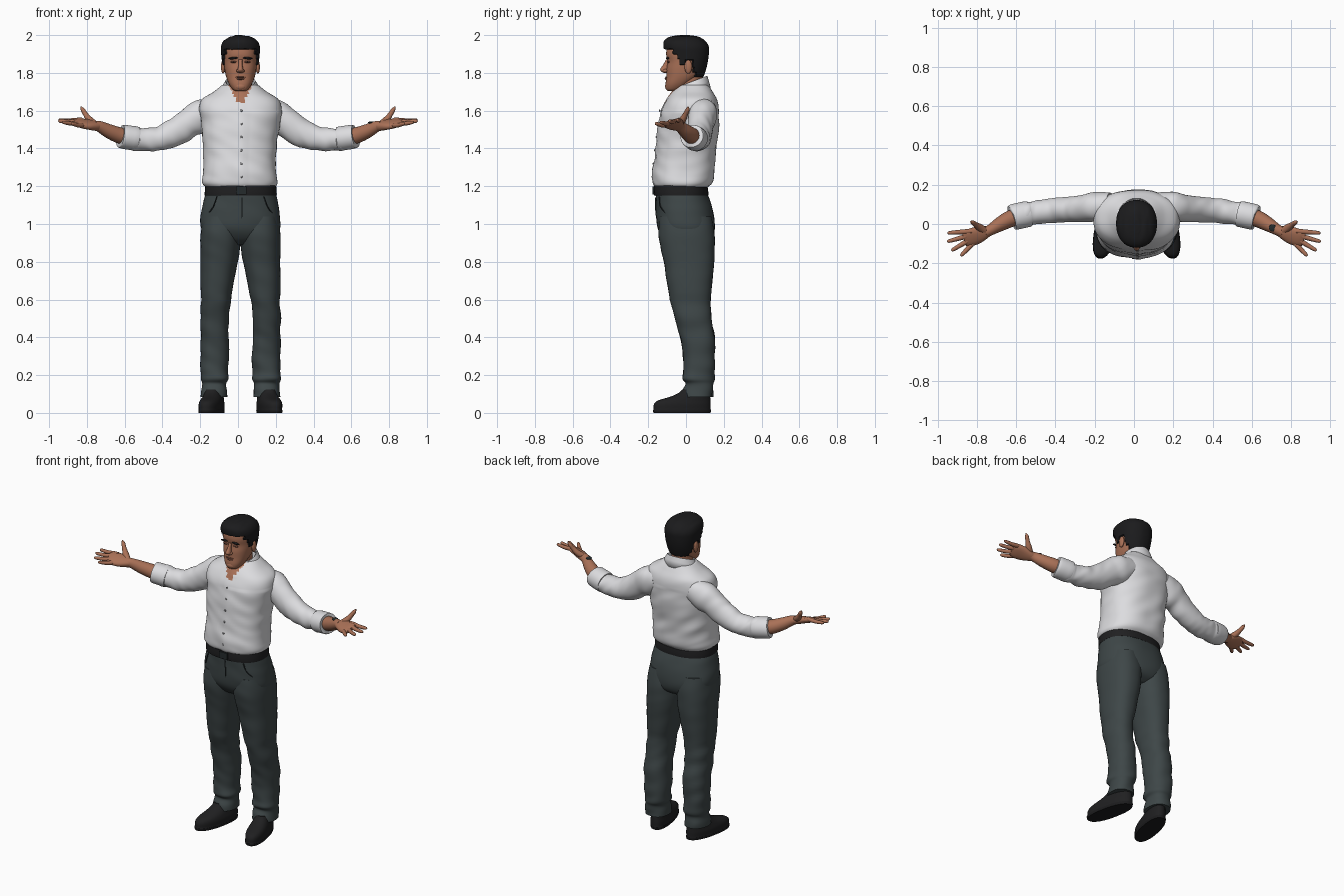
import bpy, bmesh, math
from mathutils import Vector, noise

CX = 0.013  # body centre line


def mat(name, r, g, b):
    m = bpy.data.materials.new(name)
    m.diffuse_color = (r, g, b, 1)
    return m


SHIRT = mat("white_cotton", 0.72, 0.72, 0.74)
PANTS = mat("slate_trousers", 0.048, 0.062, 0.064)
SKIN = mat("skin", 0.40, 0.165, 0.095)
HAIR = mat("black_hair", 0.011, 0.011, 0.012)
BELT = mat("black_leather", 0.014, 0.014, 0.015)
LIP = mat("dark_skin", 0.20, 0.075, 0.048)
GREY = mat("grey_button", 0.25, 0.25, 0.26)
SEAM = mat("dark_seam", 0.018, 0.024, 0.025)


def finish(name, bm, *mats, angle=50):
    bmesh.ops.recalc_face_normals(bm, faces=bm.faces)
    me = bpy.data.meshes.new(name)
    bm.to_mesh(me)
    bm.free()
    ob = bpy.data.objects.new(name, me)
    bpy.context.collection.objects.link(ob)
    for m in mats:
        me.materials.append(m)
    bpy.ops.object.select_all(action='DESELECT')
    ob.select_set(True)
    bpy.context.view_layer.objects.active = ob
    bpy.ops.object.shade_smooth_by_angle(angle=math.radians(angle))
    return ob


def spline(rows, sub):
    """Smoothly interpolated rows (Catmull-Rom)."""
    out = []
    for i in range(len(rows) - 1):
        a, b, c, d = (rows[max(0, min(len(rows) - 1, i + k))] for k in (-1, 0, 1, 2))
        for s in range(sub):
            t = s / sub
            out.append([0.5 * (2 * q + (r - p) * t + (2 * p - 5 * q + 4 * r - u) * t * t
                               + (3 * q - p - 3 * r + u) * t ** 3) for p, q, r, u in zip(a, b, c, d)])
    return out + [list(rows[-1])]


def skin_rings(rings):
    bm = bmesh.new()
    vs = [[bm.verts.new(p) for p in r] for r in rings]
    n = len(vs[0])
    for a, b in zip(vs, vs[1:]):
        for i in range(n):
            bm.faces.new((a[i], a[(i + 1) % n], b[(i + 1) % n], b[i]))
    bm.faces.new(vs[0])
    bm.faces.new(vs[-1])
    return bm


def unit_ring(n, p):
    f = lambda c: math.copysign(abs(c) ** (2 / p), c)
    return [(f(math.cos(2 * math.pi * i / n)), f(math.sin(2 * math.pi * i / n))) for i in range(n)]


def loft(name, rows, *mats, n=48, sub=5, p=2.2, warp=None, rule=None):
    """Stacked horizontal sections: z, x0, x1, y0, y1."""
    rings = [[Vector(((x0 + x1) / 2 + (x1 - x0) / 2 * c, (y0 + y1) / 2 + (y1 - y0) / 2 * s, z))
              for c, s in unit_ring(n, p)] for z, x0, x1, y0, y1 in spline(rows, sub)]
    bm = skin_rings([[warp(v) if warp else v for v in r] for r in rings])
    if rule:
        for f in bm.faces:
            f.material_index = rule(f.calc_center_median())
    return finish(name, bm, *mats)


def tube(name, pts, m, n=20, sub=5, up=(0, 0, 1), p=2.0, warp=None):
    """Sections across a path: x, y, z, half width, half height."""
    st, up, rings = spline(pts, sub), Vector(up), []
    for i, (x, y, z, a, b) in enumerate(st):
        t = (Vector(st[min(i + 1, len(st) - 1)][:3]) - Vector(st[max(i - 1, 0)][:3])).normalized()
        side = t.cross(up).normalized()
        v = side.cross(t)
        r = [Vector((x, y, z)) + side * (a * c) + v * (b * s) for c, s in unit_ring(n, p)]
        rings.append([warp(q) if warp else q for q in r])
    return finish(name, skin_rings(rings), m)


def ball(name, loc, size, m, rot=0):
    bm = bmesh.new()
    bmesh.ops.create_uvsphere(bm, u_segments=20, v_segments=12, radius=1)
    ob = finish(name, bm, m)
    ob.location, ob.scale, ob.rotation_euler = loc, size, (0, rot, 0)
    return ob


def sym(rows):
    """Rows of z, half width, y0, y1 centred on the body line."""
    return [(z, CX - w, CX + w, a, b) for z, w, a, b in rows]


def folds(v, amp, cx=CX, cy=0.0):
    """Cloth folds pushed out from a vertical axis."""
    k = noise.noise(Vector((v.x * 7, v.y * 7, v.z * 15 + v.x * 6)))
    d = Vector((v.x - cx, v.y - cy, 0)).normalized()
    return v + d * (amp * k)


# Shirt body with a raised button strip and open neck
def shirt_warp(v):
    w = folds(v, 0.009 if v.z < 1.6 else 0.004)
    if v.y < -0.03 and abs(v.x - 0.018) < 0.018:
        w.y -= 0.004
    return w


loft("shirt_body", [(1.19, -.165, .193, -.155, .108), (1.215, -.186, .208, -.172, .135),
                    (1.26, -.188, .208, -.174, .148), (1.34, -.182, .20, -.165, .155),
                    (1.44, -.188, .207, -.152, .164), (1.54, -.198, .22, -.142, .174),
                    (1.61, -.208, .23, -.125, .172), (1.66, -.19, .215, -.10, .163),
                    (1.70, -.13, .155, -.07, .143), (1.735, -.085, .11, -.035, .12)],
     SHIRT, SKIN, n=80, sub=7, p=2.35, warp=shirt_warp,
     rule=lambda c: int(c.z > 1.635 and c.y < 0 and abs(c.x - CX) < (c.z - 1.62) * 0.55))
for i in range(6):
    z = 1.25 + i * 0.07
    ball("shirt_button", (0.018, -0.178 + 0.0 * i + max(0, z - 1.28) * 0.12, z), (.006, .004, .006), GREY)

# Collar: a folded band, open at the front
bm = bmesh.new()
band = []
for i in range(41):
    a = 0.3 + (2 * math.pi - 0.6) * i / 40
    f, s = math.cos(a), math.sin(a)
    wing = max(0, f - 0.6) * 0.07
    band.append([bm.verts.new((CX + s * rx, 0.033 - f * ry, z)) for rx, ry, z in (
        (.108, .098 + wing * .4, 1.694 - .026 * f - wing), (.097, .088, 1.728 - .03 * f),
        (.080, .080, 1.755 - .03 * f), (.072, .074, 1.745 - .03 * f))])
for a, b in zip(band, band[1:]):
    for j in range(3):
        bm.faces.new((a[j], b[j], b[j + 1], a[j + 1]))
collar = finish("shirt_collar", bm, SHIRT)
collar.modifiers.new("thickness", 'SOLIDIFY').thickness = 0.008

# Belt and buckle
loft("belt", [(1.15, -.176, .205, -.168, .118), (1.17, -.176, .205, -.170, .118),
              (1.203, -.173, .202, -.168, .114)], BELT, sub=2, p=2.35)
bm = bmesh.new()
bmesh.ops.create_cube(bm, size=1)
bk = finish("belt_buckle", bm, SEAM, angle=30)
bk.location, bk.scale = (0.018, -0.171, 1.177), (.055, .012, .042)

# Trousers: hips, then two legs
loft("trouser_hips", [(1.165, -.172, .20, -.160, .112), (1.12, -.182, .21, -.160, .128),
                      (1.06, -.194, .22, -.158, .145), (.98, -.198, .224, -.150, .152),
                      (.92, -.16, .186, -.115, .135), (.89, -.08, .10, -.07, .09)],
     PANTS, p=2.4, warp=lambda v: folds(v, 0.004))
LEG = [(1.04, .01, .200, -.140, .135), (.96, -.004, .210, -.147, .150), (.88, .002, .212, -.135, .152),
       (.80, .014, .212, -.118, .150), (.70, .034, .212, -.102, .140), (.60, .052, .210, -.084, .131),
       (.50, .062, .210, -.056, .135), (.40, .062, .213, -.030, .150), (.30, .060, .213, -.016, .153),
       (.22, .066, .211, -.010, .152), (.18, .064, .212, -.018, .150), (.155, .074, .205, -.004, .142),
       (.12, .070, .207, -.016, .144), (.085, .070, .207, -.020, .140)]
SHOE = [(0, .058, -.172, .130), (.014, .060, -.176, .133), (.018, .058, -.172, .131), (.045, .059, -.170, .131),
        (.065, .055, -.150, .130), (.085, .050, -.085, .128), (.105, .046, -.040, .124), (.125, .042, -.02, .12)]
# Arm path tables for the +x side
SLEEVE = [(.12, .09, 1.60, .07, .07), (.19, .088, 1.575, .076, .088), (.25, .08, 1.54, .070, .080),
          (.32, .075, 1.492, .066, .074), (.40, .07, 1.457, .063, .066), (.47, .062, 1.447, .061, .062),
          (.52, .054, 1.448, .058, .058), (.55, .05, 1.452, .062, .061), (.615, .034, 1.462, .060, .058)]
FOREARM = [(.54, .05, 1.452, .042, .042), (.62, .03, 1.467, .043, .043), (.68, 0, 1.490, .037, .038),
           (.73, -.03, 1.515, .028, .030), (.76, -.042, 1.523, .028, .024)]
PALM = [(.735, -.034, 1.516, .024, .024), (.765, -.045, 1.522, .036, .024), (.80, -.058, 1.528, .046, .021),
        (.84, -.071, 1.534, .047, .017), (.865, -.08, 1.537, .036, .010)]
FINGERS = {"index_finger": ((.845, -.038, 1.551), (.95, -.046, 1.552)),
           "middle_finger": ((.85, -.062, 1.543), (.952, -.090, 1.546)),
           "ring_finger": ((.845, -.085, 1.533), (.93, -.136, 1.540)),
           "little_finger": ((.825, -.103, 1.522), (.882, -.163, 1.534))}

for s, side in ((-1, "right"), (1, "left")):
    flip = lambda pts: [(s * q[0], *q[1:]) for q in pts]
    # Leg
    rows = [(z, CX + s * i, CX + s * o, a, b) if s > 0 else (z, CX - o, CX - i, a, b) for z, i, o, a, b in LEG]
    lx = CX + s * .135
    loft(side + "_trouser_leg", rows, PANTS, n=40, p=2.3,
         warp=lambda v: folds(v, 0.009 if v.z < 0.62 else 0.003, lx, 0.05))
    # Shoe, toe turned outward, with a flat sole
    loft(side + "_shoe", [(z, lx - w, lx + w, a, b) for z, w, a, b in SHOE], HAIR, BELT, n=40, sub=3, p=2.3,
         warp=lambda v: Vector((v.x + s * (0.07 - v.y) * 0.2, v.y, v.z)), rule=lambda c: int(c.z > 0.017))
    # Slanted front pocket seam
    tube(side + "_pocket_seam", [(CX + s * x, y, z, .003, .003) for x, y, z in (
        (.125, -.142, 1.145), (.145, -.134, 1.09), (.178, -.092, 1.045), (.2, -.04, 1.03))], SEAM, n=6)
    # Sleeve with rolled cuff, forearm, palm
    tube(side + "_sleeve", flip(SLEEVE), SHIRT, n=36, sub=7, warp=lambda v: v + Vector(
        (0, 0.4, 1)) * 0.009 * noise.noise(Vector((v.x * 22 + v.z * 10, v.y * 8, v.z * 9))))
    tube(side + "_cuff", flip([(.535, .052, 1.451, .060, .058), (.54, .051, 1.452, .066, .064),
                               (.61, .036, 1.462, .066, .063), (.622, .033, 1.464, .061, .058)]),
         SHIRT, n=36, sub=3)
    tube(side + "_forearm", flip(FOREARM), SKIN)
    tube(side + "_palm", flip(PALM), SKIN, up=(0, -.4, .9), p=2.4)
    # Fingers and thumb
    for nm, (a, b) in FINGERS.items():
        a, b = Vector(a), Vector(b)
        path = [(*(a.lerp(b, t) + Vector((0, 0, -.004 * math.sin(math.pi * t)))), r, r)
                for t, r in ((-.2, .010), (.1, .0125), (.45, .0115), (.85, .0095), (.97, .006), (1, .001))]
        tube(f"{side}_{nm}", flip(path), SKIN, n=12, sub=3)
    tube(side + "_thumb", flip([(.752, -.04, 1.525, .018, .018), (.785, -.018, 1.551, .019, .018),
                                (.808, -.002, 1.582, .013, .013), (.822, .008, 1.605, .011, .011),
                                (.832, .012, 1.622, .002, .002)]), SKIN, n=14)
    # Ear, brow, eye
    ball(side + "_ear", (CX + s * .092, .012, 1.832), (.011, .02, .036), SKIN)
    ball(side + "_brow", (CX + s * .038, -.098, 1.878), (.027, .008, .006), HAIR, s * .08)
    ball(side + "_eye", (CX + s * .037, -.094, 1.858), (.016, .007, .006), LIP)
    ball(side + "_pupil", (CX + s * .037, -.098, 1.858), (.006, .004, .004), HAIR)
    ball(side + "_nostril", (CX + s * .012, -.110, 1.811), (.010, .013, .009), SKIN)

# Small dark disc on the left wrist
ball("wrist_disc", (.705, -.02, 1.537), (.018, .018, .006), SEAM)
# Fly seam
tube("fly_seam", [(.02, -.161, 1.14, .003, .003), (.022, -.159, 1.06, .003, .003),
                  (.014, -.148, 1.0, .003, .003)], SEAM, n=6, up=(1, 0, 0))

# Neck and head
loft("neck", sym([(1.64, .06, -.06, .10), (1.69, .060, -.052, .095), (1.74, .060, -.045, .085),
                  (1.79, .06, -.04, .085)]), SKIN)
loft("head", sym([(1.703, .022, -.092, -.045), (1.712, .040, -.104, -.02), (1.74, .060, -.108, .02),
                  (1.78, .076, -.104, .07), (1.82, .084, -.103, .095), (1.86, .088, -.098, .105),
                  (1.90, .089, -.105, .108), (1.94, .083, -.098, .10), (1.97, .06, -.07, .07),
                  (1.985, .02, -.03, .03)]), SKIN, p=2.3)
loft("nose", sym([(1.800, .010, -.118, -.09), (1.808, .017, -.131, -.09), (1.82, .015, -.136, -.09),
                  (1.845, .010, -.120, -.085), (1.872, .010, -.105, -.085)]), SKIN, n=20)
ball("upper_lip", (CX, -.103, 1.777), (.026, .009, .004), LIP)
ball("lower_lip", (CX, -.103, 1.768), (.021, .010, .005), LIP)
ball("chin", (CX, -.093, 1.728), (.03, .018, .02), SKIN)


# Hair: a cap tucked into the head below the hairline
def hairline(y):
    steps = ((-.075, 1.922), (-.05, 1.895), (-.035, 1.87), (.0, 1.842), (.035, 1.868), (.05, 1.80))
    return next((z for limit, z in steps if y < limit), 1.775)


def hair_warp(v):
    if v.z < hairline(v.y):
        return Vector((CX + (v.x - CX) * .8, v.y * .8, v.z))
    return v + Vector((0, 0, 1)) * 0.004 * noise.noise(Vector((v.x * 40, v.y * 10, v.z * 10)))


loft("hair", sym([(1.765, .06, -.02, .085), (1.80, .086, -.09, .100), (1.85, .096, -.10, .114),
                  (1.90, .102, -.110, .121), (1.94, .103, -.120, .120), (1.97, .089, -.115, .100),
                  (1.99, .058, -.088, .065), (1.999, .018, -.045, .02)]), HAIR, n=72, sub=8, warp=hair_warp)
